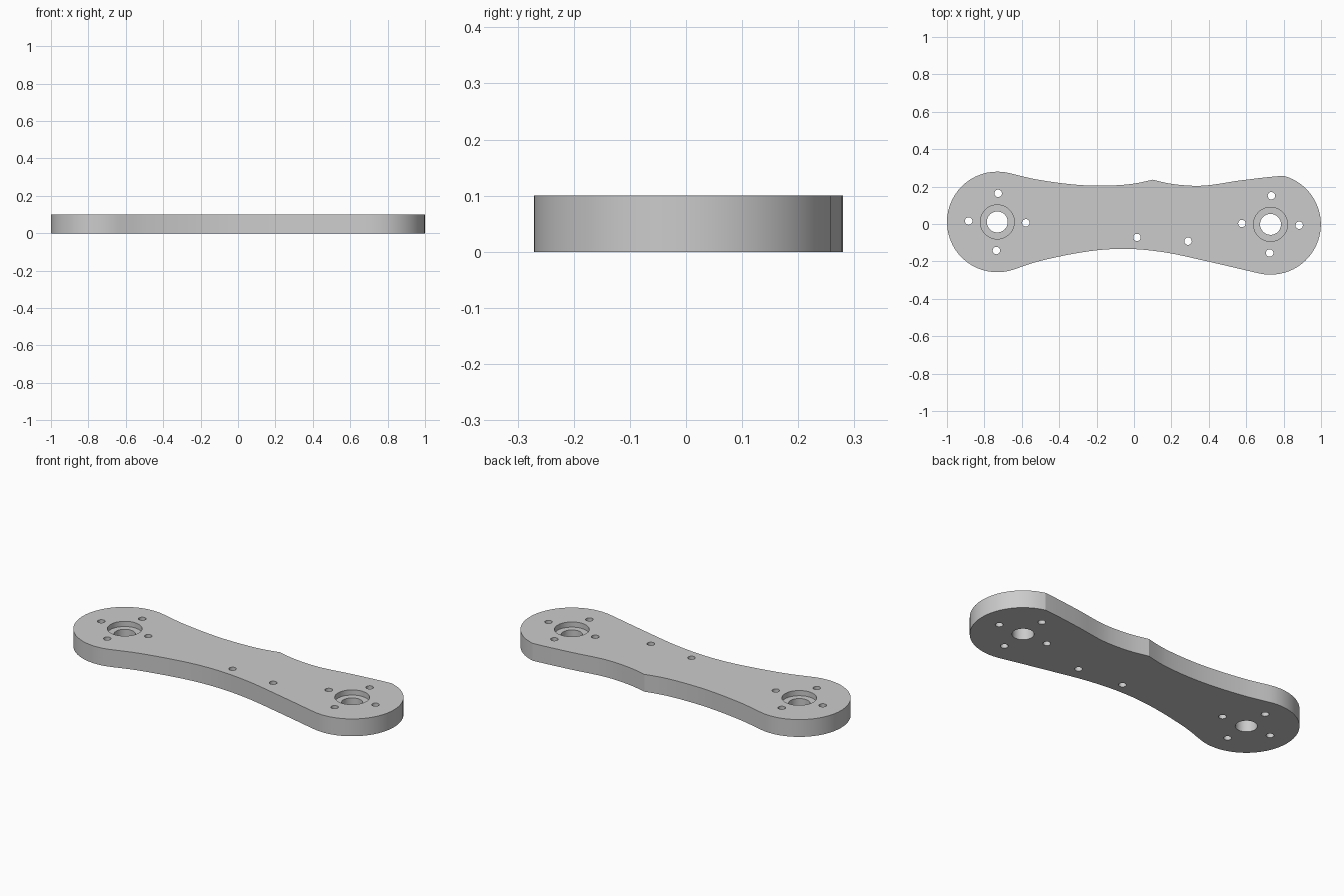
import bpy, bmesh
from math import radians, cos, sin
from mathutils import Vector, Matrix
from mathutils.geometry import interpolate_bezier

cube = bpy.data.objects.get("Cube")
if cube:
    bpy.data.objects.remove(cube, do_unlink=True)

THICK, END_R = 0.1, 0.269
LEFT, RIGHT = Vector((-0.731, 0.011)), Vector((0.73, -0.002))

grey = bpy.data.materials.new("light grey")
grey.use_nodes = True
colour = (0.6, 0.6, 0.6, 1)
grey.diffuse_color = colour
grey.node_tree.nodes["Principled BSDF"].inputs["Base Color"].default_value = colour


def make_object(name, bm):
    mesh = bpy.data.meshes.new(name)
    bm.to_mesh(mesh)
    bm.free()
    obj = bpy.data.objects.new(name, mesh)
    bpy.context.collection.objects.link(obj)
    mesh.materials.append(grey)
    return obj


def arc(centre, start, end, steps=32):
    angles = [radians(start + (end - start) * i / steps) for i in range(steps + 1)]
    return [centre + END_R * Vector((cos(a), sin(a))) for a in angles]


def flow(before, points, after, steps=8):
    """Smooth run through points, with neighbours setting the end tangents."""
    pts = [before] + [Vector(p) for p in points] + [after]
    out = []
    for a, b, c, d in zip(pts, pts[1:], pts[2:], pts[3:]):
        reach = (c - b).length / 3
        h1 = b + (c - a).normalized() * reach
        h2 = c - (d - b).normalized() * reach
        out += [Vector(p[:2]) for p in interpolate_bezier(
            b.to_3d(), h1.to_3d(), h2.to_3d(), c.to_3d(), steps)][:-1]
    return out + [pts[-2]]


# Outline: two round ends joined by waisted edges, with a small peak at the back
right_arc = arc(RIGHT, -102, 75)
left_arc = arc(LEFT, 76, 285)
peak = Vector((0.10, 0.237))
back_right = flow(right_arc[-2], [right_arc[-1], (0.57, 0.233), (0.37, 0.205),
                                  (0.22, 0.212), peak], peak + Vector((-0.1, 0.03)))
back_left = flow(peak + Vector((0.1, 0.03)), [peak, (-0.03, 0.212), (-0.21, 0.205), (-0.36, 0.215),
                                             (-0.53, 0.24), left_arc[0]], left_arc[1])
front = flow(left_arc[-2], [left_arc[-1], (-0.50, -0.197), (-0.235, -0.145), (-0.037, -0.133),
                            (0.166, -0.152), (0.38, -0.197), right_arc[0]], right_arc[1])
outline = right_arc + back_right[1:] + back_left[1:] + left_arc[1:] + front[1:-1]

# Solid plate
bm = bmesh.new()
base = bm.faces.new([bm.verts.new((p.x, p.y, 0)) for p in outline])
top = bmesh.ops.extrude_face_region(bm, geom=[base])["geom"]
bmesh.ops.translate(bm, verts=[v for v in top if isinstance(v, bmesh.types.BMVert)],
                    vec=(0, 0, THICK))
bmesh.ops.recalc_face_normals(bm, faces=bm.faces)
plate = make_object("link_plate", bm)


def add_drill(bm, centre, radius, bottom, sides):
    height = 0.2 - bottom
    bmesh.ops.create_cone(bm, cap_ends=True, segments=sides, radius1=radius, radius2=radius,
                          depth=height,
                          matrix=Matrix.Translation((centre.x, centre.y, bottom + height / 2)))


# Through holes: main bores, bolt circles and the two waist holes
through, recess = bmesh.new(), bmesh.new()
for hub in (LEFT, RIGHT):
    add_drill(through, hub, 0.056, -0.1, 40)
    add_drill(recess, hub, 0.091, 0.07, 48)
    for k in range(4):
        a = radians(90 * k - 1.8)
        add_drill(through, hub + 0.153 * Vector((cos(a), sin(a))), 0.02, -0.1, 20)
for spot in ((0.016, -0.072), (0.289, -0.092)):
    add_drill(through, Vector(spot), 0.02, -0.1, 20)

cutters = [make_object("recess_cutter", recess), make_object("hole_cutter", through)]
for cutter in cutters:
    cutter.hide_render = True
    mod = plate.modifiers.new(cutter.name, "BOOLEAN")
    mod.operation, mod.solver, mod.object = "DIFFERENCE", "EXACT", cutter

# Bake the cuts, drop the cutters and smooth the curved walls
bpy.ops.object.select_all(action="DESELECT")
bpy.context.view_layer.objects.active = plate
plate.select_set(True)
for cutter in cutters:
    bpy.ops.object.modifier_apply(modifier=cutter.name)
    bpy.data.objects.remove(cutter, do_unlink=True)
bpy.ops.object.shade_smooth_by_angle(angle=radians(20))
